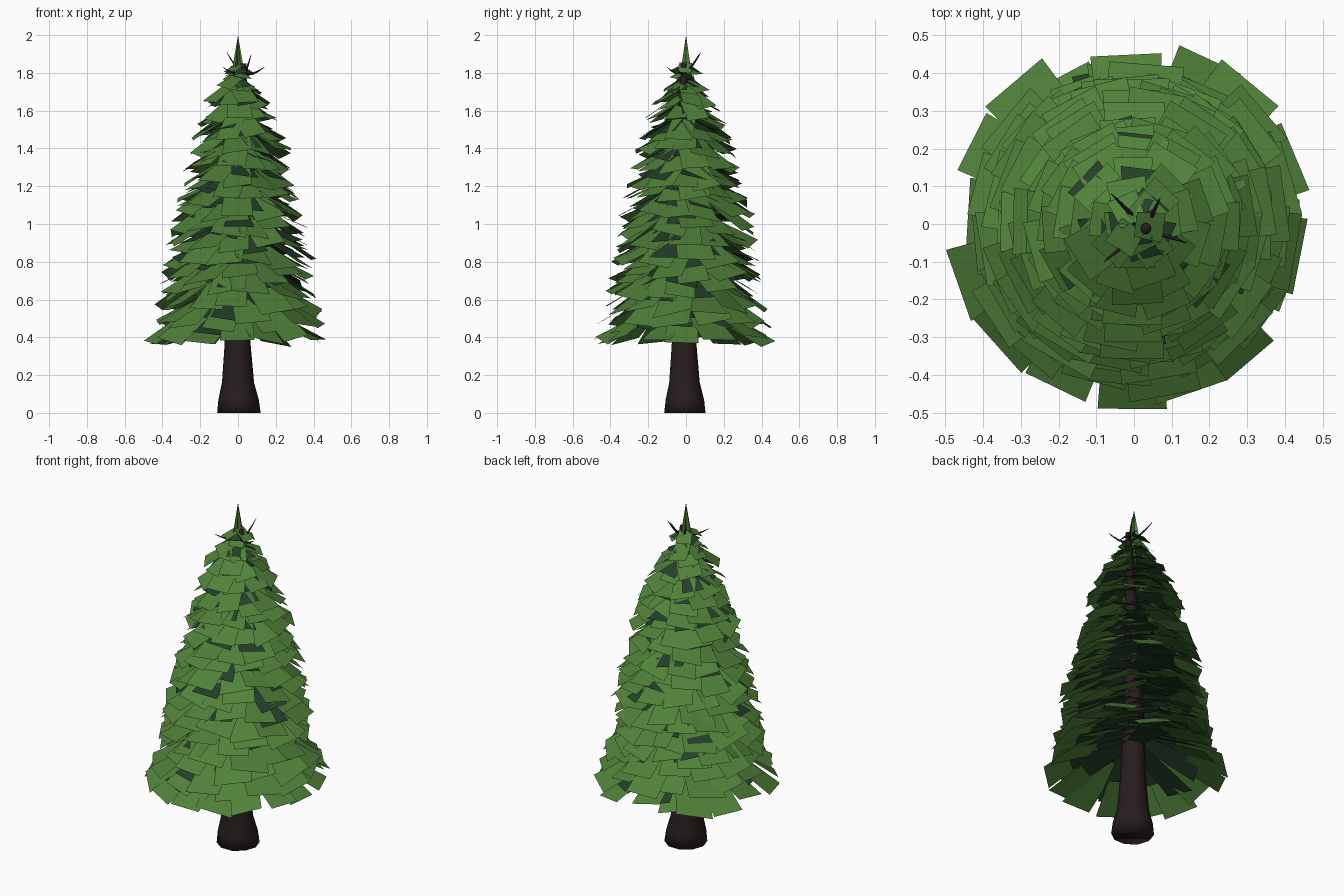
import bpy, bmesh, math, random
from mathutils import Vector

if "Cube" in bpy.data.objects:
    bpy.data.objects.remove(bpy.data.objects["Cube"])

random.seed(11)


def material(name, rgb):
    m = bpy.data.materials.new(name)
    m.diffuse_color = (*rgb, 1)
    m.use_nodes = True
    m.node_tree.nodes["Principled BSDF"].inputs["Base Color"].default_value = m.diffuse_color
    return m


bark = material("dark bark", (0.020, 0.012, 0.013))
needle = material("needle green", (0.082, 0.223, 0.042))
shade = material("deep inner green", (0.017, 0.050, 0.022))


def finish(bm, name, mat, smooth=False):
    me = bpy.data.meshes.new(name)
    bm.to_mesh(me)
    bm.free()
    me.materials.append(mat)
    for p in me.polygons:
        p.use_smooth = smooth
    ob = bpy.data.objects.new(name, me)
    bpy.context.collection.objects.link(ob)
    return ob


def tube(bm, path, sides, q=None):
    """Tapered tube through (centre, radius) stations, one orientation for all rings."""
    if q is None:
        q = (Vector(path[-1][0]) - Vector(path[0][0])).to_track_quat('Z', 'Y')
    rings = []
    for c, r in path:
        rings.append([bm.verts.new(Vector(c) + q @ Vector((r * math.cos(t), r * math.sin(t), 0)))
                      for t in (2 * math.pi * k / sides for k in range(sides))])
    for lo, hi in zip(rings, rings[1:]):
        for k in range(sides):
            j = (k + 1) % sides
            bm.faces.new((lo[k], lo[j], hi[j], hi[k]))
    bm.faces.new(rings[0][::-1])
    bm.faces.new(rings[-1])


def envelope(z):
    """Outer foliage radius at height z."""
    pts = [(0.36, 0.485), (0.5, 0.435), (0.6, 0.415), (0.8, 0.395), (1.0, 0.36), (1.2, 0.31),
           (1.4, 0.265), (1.6, 0.185), (1.75, 0.10), (1.85, 0.05)]
    for (z0, r0), (z1, r1) in zip(pts, pts[1:]):
        if z <= z1:
            return r0 + (r1 - r0) * (z - z0) / (z1 - z0)
    return pts[-1][1]


# Trunk, flared at the foot and leaning slightly at the top
bm = bmesh.new()
tube(bm, [((0.005, -0.006, 0), 0.115), ((0.003, -0.006, 0.07), 0.107), ((0, -0.008, 0.16), 0.085),
          ((-0.002, -0.01, 0.36), 0.069), ((-0.003, -0.008, 0.8), 0.053), ((0.005, -0.01, 1.3), 0.037),
          ((0.02, -0.012, 1.65), 0.026), ((0.032, -0.012, 1.85), 0.014)], 10,
     Vector((0, 0, 1)).to_track_quat('Z', 'Y'))
finish(bm, "trunk", bark, True)

# Bare curved twigs at the top
bm = bmesh.new()
for x, y, z in [(0.14, -0.05, 1.83), (-0.06, 0.08, 1.91), (-0.08, -0.10, 1.83), (0.07, 0.07, 1.90)]:
    s, e = Vector((0.03, -0.012, 1.79)), Vector((x, y, z))
    tube(bm, [(s, 0.008), (s.lerp(e, 0.45) + Vector((0, 0, -0.012)), 0.006),
              (s.lerp(e, 0.75) + Vector((0, 0, -0.008)), 0.004), (e, 0.001)], 4)
finish(bm, "top_twigs", bark, True)


def bough(bm, a, R, length, ztip, width, roll, droop, taper=0.85):
    """One flat drooping card, its lower edge at radius R and height ztip."""
    d = Vector((math.cos(a), math.sin(a), 0))
    s = Vector((-d.y, d.x, 0))
    run = min(length / math.hypot(1, droop), R * 0.95)
    v = []
    for r, z, w, sg in [(R - run, ztip + droop * run, width * taper, -1), (R, ztip, width, -1),
                        (R, ztip, width, 1), (R - run, ztip + droop * run, width * taper, 1)]:
        v.append(bm.verts.new(d * r + s * (w / 2 * sg) + Vector((0, 0, z + sg * w / 2 * roll))))
    bm.faces.new(v)


# Needle boughs: staggered rings of outer cards, and a darker set inside against the trunk
outer, inner = bmesh.new(), bmesh.new()
layers = 18
for i in range(layers):
    z = 0.372 + (1.785 - 0.372) * i / (layers - 1)
    R = envelope(z)
    width = 0.065 + 0.125 * min(1, R / 0.40)
    n = max(5, round(2 * math.pi * R / (width * 0.98)))
    for k in range(n):
        a = 2 * math.pi * (k + 0.5 * (i % 2) + random.uniform(-0.25, 0.25)) / n - math.pi / 2
        jit = random.uniform(-0.025, 0.03) if i else random.uniform(-0.01, 0.03)
        bough(outer, a, R * random.uniform(0.90, 1.03), 0.06 + 0.18 * min(1, R / 0.3), z + jit,
              width * random.uniform(0.85, 1.1), random.uniform(-0.25, 0.25),
              random.uniform(0.42, 0.72))
    m = round(n * 0.6)
    for k in range(m):
        a = 2 * math.pi * (k + random.uniform(-0.3, 0.3)) / m + i
        droop = random.uniform(0.3, 0.6)
        Ri = R * random.uniform(0.6, 0.88)
        bough(inner, a, Ri, Ri, z + (R - Ri) * 0.5 + random.uniform(-0.01, 0.02), width * 0.9,
              random.uniform(-0.25, 0.25), droop, 0.5)
finish(outer, "outer_boughs", needle)
finish(inner, "inner_boughs", shade)

# Pointed leader at the very top, made of crossed upright cards
bm = bmesh.new()
for k in range(3):
    a = k * math.pi / 3
    d = Vector((math.cos(a), math.sin(a), 0))
    pts = [d * -0.034 + Vector((0, 0, 1.80)), d * 0.034 + Vector((0, 0, 1.80)), Vector((0, 0, 2.0))]
    bm.faces.new([bm.verts.new(p) for p in pts])
finish(bm, "top_leader", needle)
